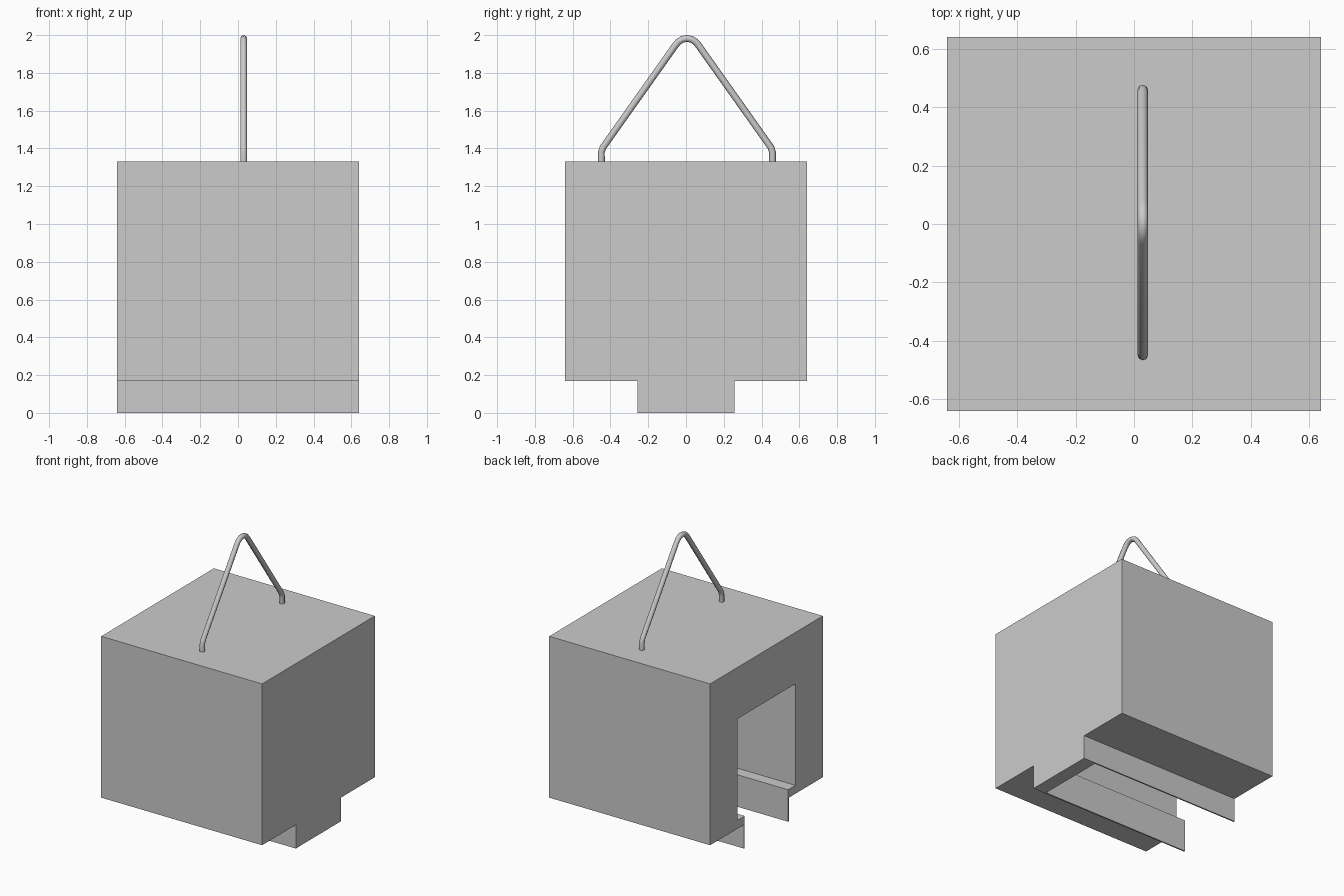
import bpy, bmesh, math

if "Cube" in bpy.data.objects:
    bpy.data.objects.remove(bpy.data.objects["Cube"])


def prism(name, half_profile, x0, x1):
    """Extrude a (y, z) profile, mirrored across y = 0, from x0 to x1."""
    profile = half_profile + [(-y, z) for y, z in reversed(half_profile)]
    bm = bmesh.new()
    face = bm.faces.new([bm.verts.new((x0, y, z)) for y, z in profile])
    ext = bmesh.ops.extrude_face_region(bm, geom=[face])
    moved = [v for v in ext["geom"] if isinstance(v, bmesh.types.BMVert)]
    bmesh.ops.translate(bm, vec=(x1 - x0, 0, 0), verts=moved)
    bmesh.ops.recalc_face_normals(bm, faces=bm.faces)
    mesh = bpy.data.meshes.new(name)
    bm.to_mesh(mesh)
    bm.free()
    obj = bpy.data.objects.new(name, mesh)
    bpy.context.collection.objects.link(obj)
    return obj


# Housing with a narrower foot below
body = prism("housing", [(0.64, 1.33), (0.64, 0.17), (0.257, 0.17), (0.257, 0)],
             -0.64, 0.64)

# Cavity, open at the left side and through the slot below
cutter = prism("cavity_cutter", [(0.33, 0.96), (0.33, 0.23), (0.247, 0.23), (0.247, -0.1)],
               -0.8, 0.54)
cutter.hide_render = True
mod = body.modifiers.new("cavity", "BOOLEAN")
mod.operation = "DIFFERENCE"
mod.solver = "EXACT"
mod.object = cutter
bpy.context.view_layer.objects.active = body
bpy.ops.object.modifier_apply(modifier=mod.name)
bpy.data.objects.remove(cutter, do_unlink=True)

# Bent wire handle
half = [(-0.453, 1.325), (-0.453, 1.38), (-0.445, 1.405), (-0.062, 1.945),
        (-0.045, 1.965), (-0.024, 1.978)]
path = half + [(0, 1.982)] + [(-y, z) for y, z in reversed(half)]
curve = bpy.data.curves.new("handle", "CURVE")
curve.dimensions = "3D"
curve.bevel_depth = 0.018
curve.bevel_resolution = 2
curve.use_fill_caps = True
spline = curve.splines.new("POLY")
spline.points.add(len(path) - 1)
for p, (y, z) in zip(spline.points, path):
    p.co = (0.03, y + 0.005, z, 1)
handle = bpy.data.objects.new("handle", curve)
bpy.context.collection.objects.link(handle)
bpy.ops.object.select_all(action="DESELECT")
handle.select_set(True)
bpy.context.view_layer.objects.active = handle
bpy.ops.object.convert(target="MESH")
bpy.ops.object.shade_smooth_by_angle(angle=math.radians(50))
